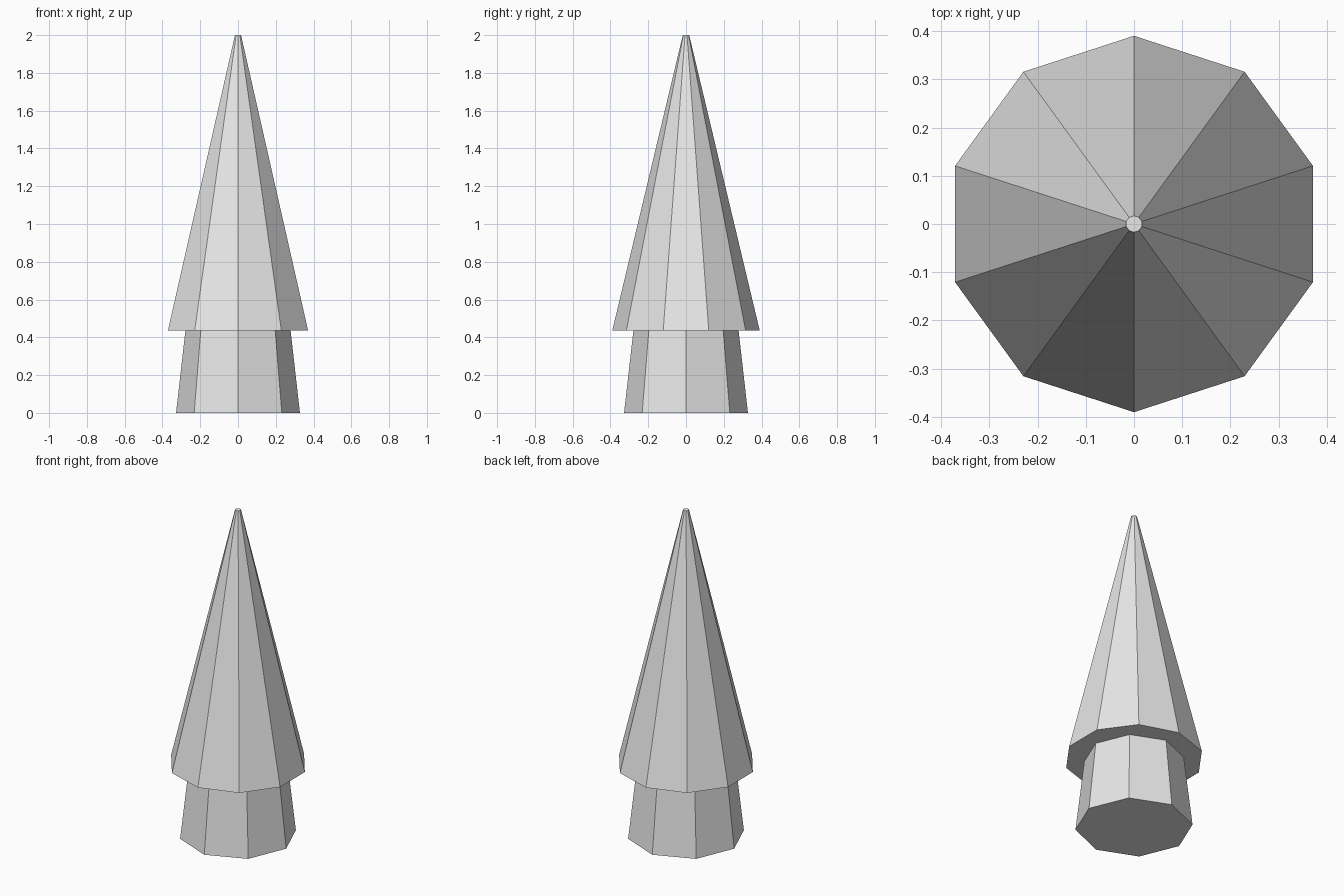
import bpy

cube = bpy.data.objects.get("Cube")
if cube:
    bpy.data.objects.remove(cube, do_unlink=True)

# Single plain grey
grey = bpy.data.materials.new("light grey")
colour = (0.8, 0.8, 0.8, 1)
grey.diffuse_color = colour
grey.use_nodes = True
grey.node_tree.nodes["Principled BSDF"].inputs["Base Color"].default_value = colour


def tapered_part(name, sides, bottom, top, z0, z1):
    """Flat-sided tapered prism standing between z0 and z1."""
    bpy.ops.mesh.primitive_cone_add(vertices=sides, radius1=bottom, radius2=top,
                                    depth=z1 - z0, location=(0, 0, (z0 + z1) / 2))
    part = bpy.context.object
    part.name = part.data.name = name
    part.data.materials.append(grey)
    return part


# Short trunk, narrowing upwards, and the tall foliage above it
tapered_part("trunk", 8, 0.328, 0.278, 0, 0.44)
tapered_part("foliage", 10, 0.39, 0.017, 0.437, 2)
